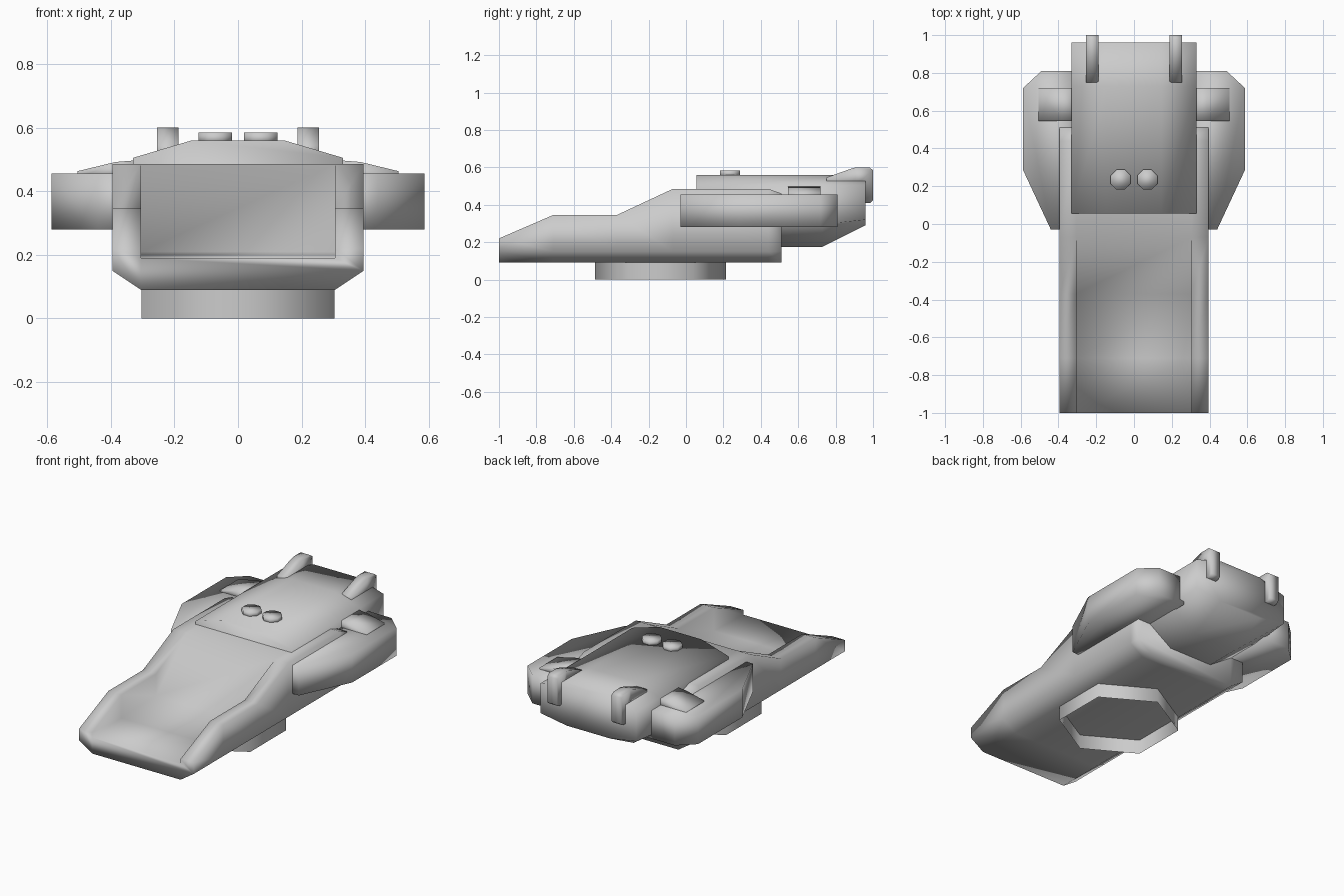
import bpy, bmesh, math

if "Cube" in bpy.data.objects:
    bpy.data.objects.remove(bpy.data.objects["Cube"])

grey = bpy.data.materials.new("hull grey")
grey.use_nodes = True
COLOR = (0.6, 0.6, 0.6, 1)
grey.diffuse_color = COLOR
grey.node_tree.nodes["Principled BSDF"].inputs["Base Color"].default_value = COLOR


def finish(name, bm):
    bmesh.ops.remove_doubles(bm, verts=bm.verts, dist=0.0005)
    bmesh.ops.recalc_face_normals(bm, faces=bm.faces)
    mesh = bpy.data.meshes.new(name)
    bm.to_mesh(mesh)
    bm.free()
    mesh.materials.append(grey)
    mesh.shade_smooth()
    obj = bpy.data.objects.new(name, mesh)
    bpy.context.collection.objects.link(obj)
    return obj


def loft(name, rings):
    """Skin a row of matching closed sections and cap both ends."""
    bm = bmesh.new()
    rows = [[bm.verts.new(p) for p in ring] for ring in rings]
    n = len(rows[0])
    for a, b in zip(rows, rows[1:]):
        for i in range(n):
            j = (i + 1) % n
            if (a[i].co - a[j].co).length < 0.0005 and (b[i].co - b[j].co).length < 0.0005:
                continue
            bm.faces.new([a[i], a[j], b[j], b[i]])
    bm.faces.new(rows[0])
    bm.faces.new(rows[-1])
    return finish(name, bm)


def mirrored(half, y):
    """Full section at y from the +x half, listed top to bottom."""
    return [(x, y, z) for x, z in half] + [(-x, y, z) for x, z in reversed(half)]


# Hull: raised side rails around a sunken front deck that ramps up to the crest
def hull_section(y, rail, deck):
    half = [(0.305, deck), (0.305, rail), (0.395, rail), (0.395, 0.15), (0.305, 0.09)]
    return mirrored(half, y)


hull_stations = [(-1, 0.22, 0.19), (-0.71, 0.345, 0.2), (-0.37, 0.345, 0.21),
                 (-0.07, 0.485, 0.485), (0.44, 0.485, 0.485), (0.51, 0.46, 0.46)]
loft("hull", [hull_section(*s) for s in hull_stations])


# Cabin: sloped shoulders, flat roof, chamfered belly rising to the back
def cabin_section(y, bottom, chamfer):
    half = [(0.145, 0.56), (0.33, 0.505), (0.33, bottom + chamfer), (0.15, bottom)]
    return mirrored(half, y)


cabin_stations = [(0.055, 0.175, 0.12), (0.73, 0.175, 0.12), (0.96, 0.29, 0.03)]
loft("cabin", [cabin_section(*s) for s in cabin_stations])

# Parts repeated on both sides
pod_outline = [(0.3, -0.03), (0.44, -0.03), (0.587, 0.285), (0.587, 0.72), (0.49, 0.81), (0.3, 0.81)]
vent_outline = [(0.31, 0.498), (0.385, 0.492), (0.505, 0.463), (0.505, 0.44), (0.31, 0.44)]
fin_outline = [(0.75, 0.5), (0.75, 0.545), (0.88, 0.592), (0.91, 0.6), (0.98, 0.6), (1, 0.585),
               (1, 0.425), (0.985, 0.41), (0.93, 0.41), (0.9, 0.5)]
for side, s in (("left", 1), ("right", -1)):
    loft(side + "_side_pod", [[(s * x, y, z) for x, y in pod_outline] for z in (0.28, 0.455)])
    loft(side + "_vent", [[(s * x, y, z) for x, z in vent_outline] for y in (0.545, 0.72)])
    loft(side + "_rear_fin", [[(s * x, y, z) for y, z in fin_outline] for x in (0.187, 0.255)])
    # Octagonal roof cap
    cap = []
    for z in (0.55, 0.584):
        angles = [math.pi / 8 + i * math.pi / 4 for i in range(8)]
        cap.append([(s * 0.071 + 0.057 * math.cos(a), 0.235 + 0.057 * math.sin(a), z) for a in angles])
    loft(side + "_roof_cap", cap)

# Open six-sided skirt under the hull
bm = bmesh.new()
bmesh.ops.create_cone(bm, cap_ends=False, segments=6, radius1=0.35, radius2=0.35, depth=0.095)
bmesh.ops.translate(bm, verts=bm.verts, vec=(0, -0.137, 0.0475))
finish("base_skirt", bm)
